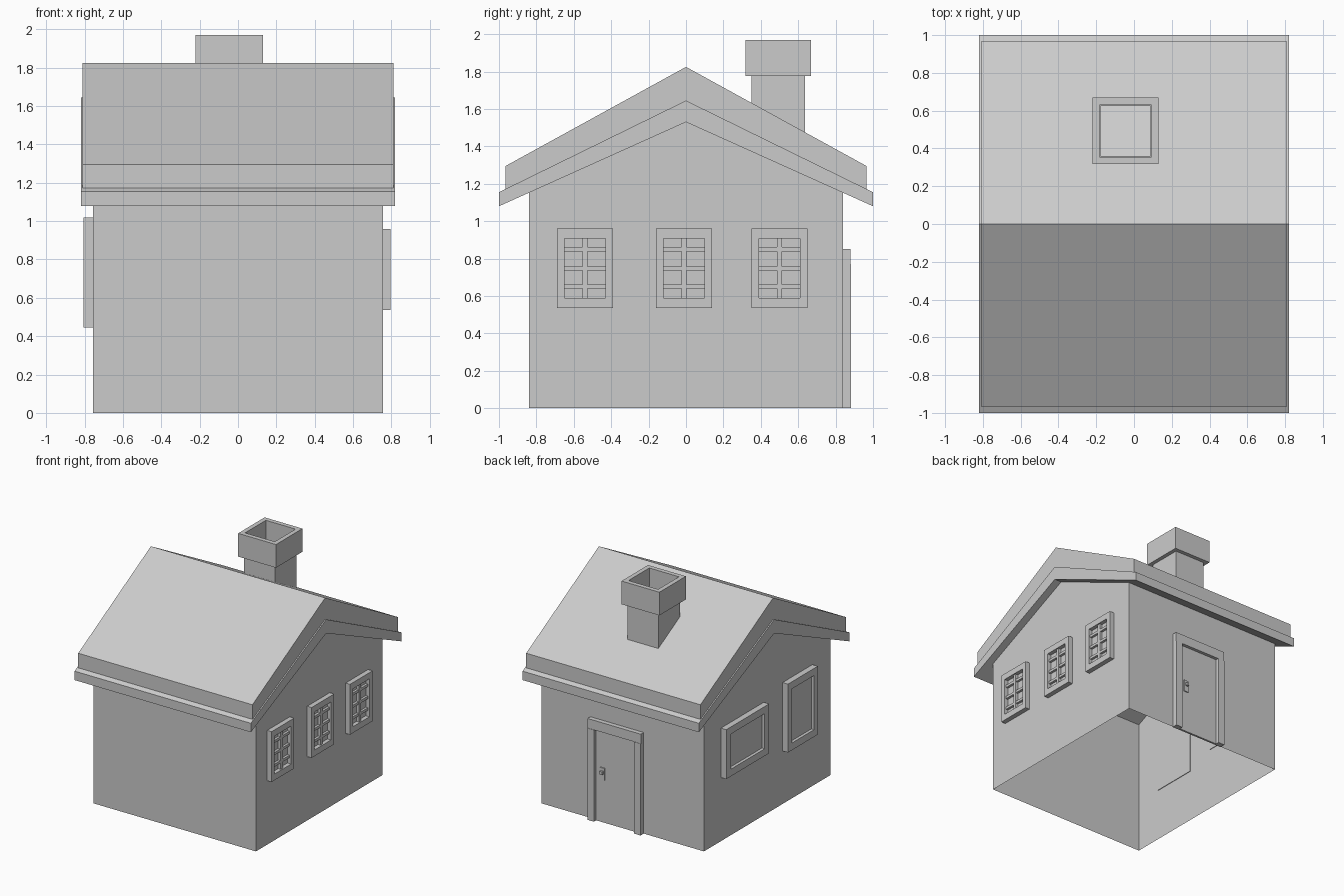
import bpy

if "Cube" in bpy.data.objects:
    bpy.data.objects.remove(bpy.data.objects["Cube"])


def mesh(name, verts, faces):
    me = bpy.data.meshes.new(name)
    me.from_pydata(verts, [], faces)
    me.update()
    ob = bpy.data.objects.new(name, me)
    bpy.context.collection.objects.link(ob)
    return ob


def box(name, x, y, z):
    """Box from (min, max) ranges."""
    v = [(a, b, c) for a in x for b in y for c in z]
    f = [(0, 1, 3, 2), (4, 6, 7, 5), (0, 4, 5, 1), (2, 3, 7, 6), (0, 2, 6, 4), (1, 5, 7, 3)]
    return mesh(name, v, f)


def prism(name, profile, half):
    """Counter-clockwise (y, z) profile extruded along x."""
    n = len(profile)
    v = [(s * half, y, z) for s in (-1, 1) for y, z in profile]
    f = [(i, n + i, n + (i + 1) % n, (i + 1) % n)[::-1] for i in range(n)]
    f += [tuple(range(n))[::-1], tuple(range(n, 2 * n))]
    return mesh(name, v, f)


def ring(name, outer, inner, z0, z1):
    """Square tube from (x0, x1, y0, y1) rectangles."""
    def rect(r, z):
        return [(r[0], r[2], z), (r[1], r[2], z), (r[1], r[3], z), (r[0], r[3], z)]
    v = rect(outer, z0) + rect(outer, z1) + rect(inner, z0) + rect(inner, z1)
    f = []
    for i in range(4):
        j = (i + 1) % 4
        f += [(i, j, 4 + j, 4 + i), (8 + j, 8 + i, 12 + i, 12 + j),
              (4 + i, 4 + j, 12 + j, 12 + i), (j, i, 8 + i, 8 + j)]
    return mesh(name, v, f)


def side_frame(name, xs, y0, y1, z0, z1, w, wz, pane_x):
    """Window on a side wall: four frame bars and a recessed pane."""
    box(name + "_frame_bottom", xs, (y0, y1), (z0, z0 + wz))
    box(name + "_frame_top", xs, (y0, y1), (z1 - wz, z1))
    for tag, a in (("front", y0), ("back", y1 - w)):
        box(name + "_frame_" + tag, xs, (a, a + w), (z0 + wz, z1 - wz))
    box(name + "_pane", pane_x, (y0 + w, y1 - w), (z0 + wz, z1 - wz))


# Walls: open underneath and under the roof
W, D, EAVE, PEAK = 0.755, 0.84, 1.16, 1.54
gable = [(-D, 0), (D, 0), (D, EAVE), (0, PEAK), (-D, EAVE)]
walls = [(s * W, y, z) for s in (-1, 1) for y, z in gable]
mesh("walls", walls, [(4, 3, 2, 1, 0), (5, 6, 7, 8, 9), (0, 5, 9, 4), (1, 2, 7, 6)])

# Two stacked roof layers
prism("roof_lower", [(-1, 1.08), (0, 1.53), (1, 1.08), (1, 1.155), (0, 1.645), (-1, 1.155)], 0.82)
e = 0.965
prism("roof_upper", [(-e, 1.17), (0, 1.643), (e, 1.17), (e, 1.295), (0, 1.825), (-e, 1.295)], 0.81)

# Chimney: hollow shaft and wider cap
cx, cy = -0.045, 0.493


def square(h):
    return (cx - h, cx + h, cy - h, cy + h)


ring("chimney_shaft", square(0.143), square(0.133), 1.32, 1.80)
ring("chimney_cap", square(0.176), square(0.138), 1.775, 1.97)

# Three barred windows on the right wall
for i, c in enumerate((-0.54, -0.01, 0.50)):
    n = f"right_window_{i + 1}"
    side_frame(n, (0.75, 0.796), c - 0.15, c + 0.15, 0.537, 0.96, 0.041, 0.052, (0.75, 0.762))
    box(n + "_upright_bar", (0.75, 0.785), (c - 0.014, c + 0.014), (0.58, 0.92))
    for k, z in enumerate((0.65, 0.748, 0.85)):
        box(f"{n}_cross_bar_{k + 1}", (0.75, 0.782), (c - 0.11, c + 0.11), (z - 0.011, z + 0.011))

# Two plain windows on the left wall
side_frame("left_window_wide", (-0.805, -0.75), 0.045, 0.615, 0.535, 0.95, 0.06, 0.06, (-0.78, -0.75))
side_frame("left_window_tall", (-0.805, -0.75), -0.60, -0.205, 0.445, 1.02, 0.05, 0.06, (-0.78, -0.75))

# Back door with surround and handle
dx0, dx1, dz, dw = -0.195, 0.30, 0.85, 0.06
for tag, a in (("left", dx0), ("right", dx1 - dw)):
    box("door_post_" + tag, (a, a + dw), (0.835, 0.882), (0, dz - 0.08))
box("door_lintel", (dx0, dx1), (0.835, 0.879), (dz - 0.08, dz))
box("door_panel", (dx0 + dw, dx1 - dw), (0.835, 0.852), (0, dz - 0.08))
box("door_handle_plate", (0.155, 0.20), (0.845, 0.860), (0.36, 0.46))
box("door_handle_knob", (0.165, 0.19), (0.855, 0.878), (0.41, 0.435))
